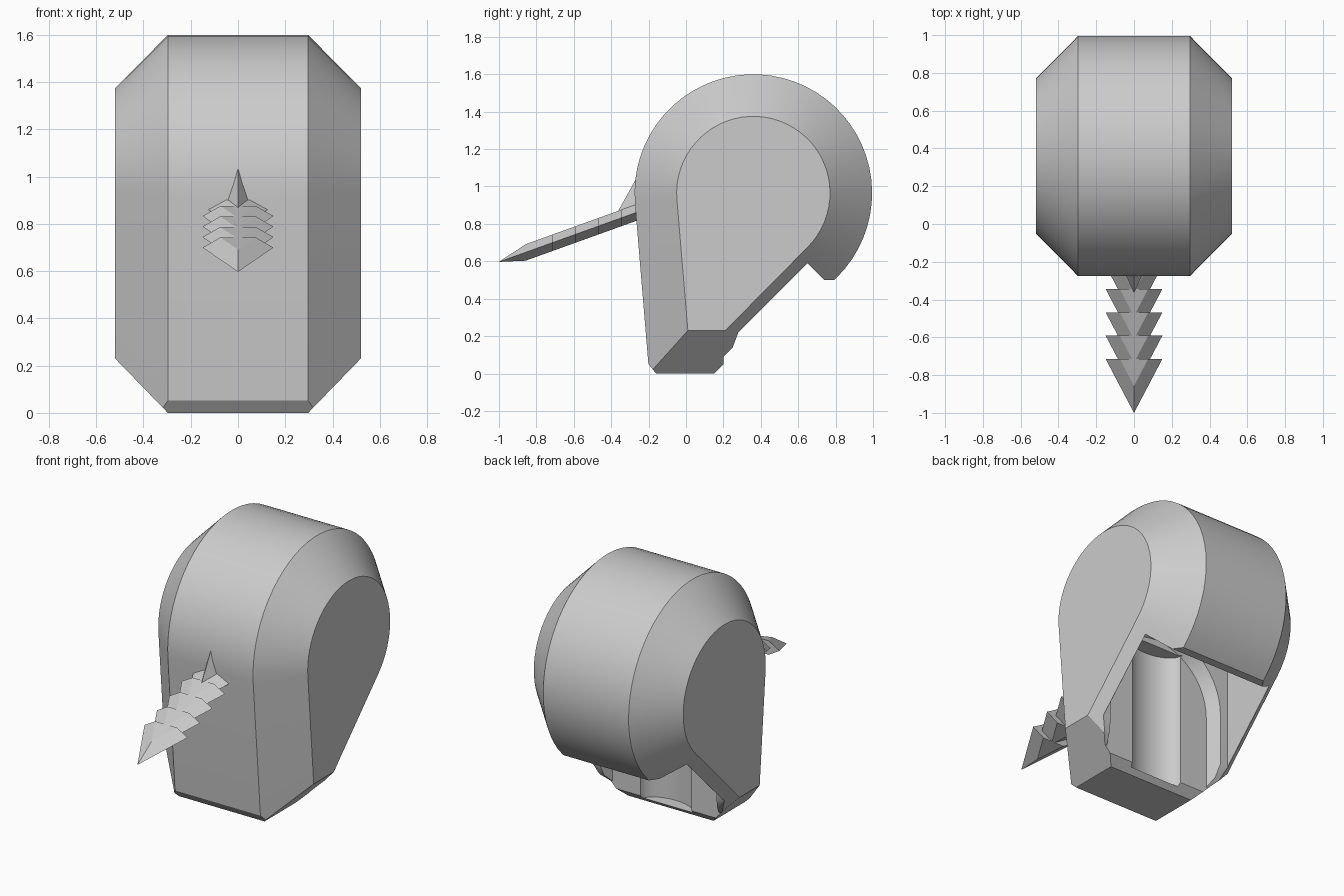
import bpy, bmesh
from math import sin, cos, radians, pi
from mathutils import Vector

cube = bpy.data.objects.get("Cube")
if cube:
    bpy.data.objects.remove(cube, do_unlink=True)

grey = bpy.data.materials.new("plain grey")
grey.use_nodes = True
grey.diffuse_color = (0.6, 0.6, 0.6, 1)
grey.node_tree.nodes["Principled BSDF"].inputs["Base Color"].default_value = grey.diffuse_color


def loft(name, rings, closed=True):
    """Skin a stack of equal-length rings and cap both ends."""
    bm = bmesh.new()
    loops = [[bm.verts.new(p) for p in ring] for ring in rings]
    count = len(loops[0])
    for a, b in zip(loops, loops[1:]):
        for i in range(count):
            j = (i + 1) % count
            bm.faces.new((a[i], a[j], b[j], b[i]))
    bm.faces.new(loops[0])
    bm.faces.new(loops[-1])
    bmesh.ops.recalc_face_normals(bm, faces=bm.faces)
    mesh = bpy.data.meshes.new(name)
    bm.to_mesh(mesh)
    bm.free()
    mesh.materials.append(grey)
    ob = bpy.data.objects.new(name, mesh)
    bpy.context.collection.objects.link(ob)
    return ob


def side_ring(profile, x):
    return [(x, y, z) for y, z in profile]


def prism(name, profile, half):
    return loft(name, [side_ring(profile, -half), side_ring(profile, half)])


def cut(body, cutter):
    cutter.hide_render = True
    mod = body.modifiers.new("cut", 'BOOLEAN')
    mod.operation = 'DIFFERENCE'
    mod.solver = 'EXACT'
    mod.object = cutter
    bpy.ops.object.select_all(action='DESELECT')
    bpy.context.view_layer.objects.active = body
    body.select_set(True)
    bpy.ops.object.modifier_apply(modifier=mod.name)
    bpy.data.objects.remove(cutter, do_unlink=True)


# Head shell: teardrop profile, wide in the middle and inset at the cheeks
def teardrop(radius, corners):
    steps = 40
    arc = []
    for i in range(steps + 1):
        a = radians(-45 + 229.8 * i / steps)
        arc.append((0.36 + radius * cos(a), 0.965 + radius * sin(a)))
    return arc + corners


outer = teardrop(0.635, [(-0.197, 0), (0.295, 0)])
inner = teardrop(0.41, [(0.01, 0.23), (0.21, 0.23)])
head = loft("head_shell", [side_ring(inner, -0.52), side_ring(outer, -0.297),
                           side_ring(outer, 0.297), side_ring(inner, 0.52)])

# Bevel along the front of the chin
cut(head, prism("chin_cutter", [(-0.24, 0.1), (-0.12, -0.05), (-0.4, -0.05)], 0.7))

# Opening under the back of the head
cut(head, prism("opening_cutter", [
    (0.15, 0), (0.2, 0.05), (0.2, 0.09), (0.25, 0.14), (0.28, 0.22), (0.65, 0.59),
    (0.74, 0.5), (1.2, 0.5), (1.2, -0.3), (0.15, -0.3)], 0.7))

# Hollow inside, with a sloping ceiling
cut(head, prism("hollow_cutter", [(0.28, 0.2), (0.28, 0.96), (0.65, 0.59), (0.68, 0.5)], 0.46))


# Arched recess in the front wall of the hollow
def arch(radius, y):
    pts = [(radius * cos(pi * i / 24), y, 0.55 + radius * sin(pi * i / 24)) for i in range(25)]
    return pts + [(-radius, y, -0.1), (radius, y, -0.1)]


cut(head, loft("arch_cutter", [arch(0.37, 0.2), arch(0.41, 0.285)]))


# Rounded upright groove in the middle of the front wall
def groove(z):
    return [(0.18 * cos(2 * pi * i / 32), 0.21 + 0.11 * sin(2 * pi * i / 32), z) for i in range(32)]


cut(head, loft("groove_cutter", [groove(0.03), groove(0.88)]))

bpy.ops.object.select_all(action='DESELECT')
head.select_set(True)
bpy.context.view_layer.objects.active = head
bpy.ops.object.shade_smooth_by_angle(angle=radians(25))


# Nose: a row of overlapping bevelled arrowheads along a sloping line
def arrow_ring(rear, scale, lift):
    plan = [(0.15 * scale, rear), (0, rear - 0.285 * scale), (-0.15 * scale, rear)]
    return [(x, y, 0.597 + 0.36 * (y + 1) + lift) for x, y in plan]


for i in range(5):
    rear = -0.715 + 0.1235 * i
    loft(f"nose_barb_{i + 1}", [arrow_ring(rear, 0.5, -0.045), arrow_ring(rear, 1, 0),
                                arrow_ring(rear, 0.5, 0.043)])

# Thin pointed fin where the nose meets the head
bm = bmesh.new()
top, tip = [bm.verts.new(p) for p in ((0, -0.268, 1.04), (0, -0.365, 0.865))]
for s in (-1, 1):
    mid = bm.verts.new((s * 0.045, -0.268, 0.9))
    low = bm.verts.new((s * 0.12, -0.265, 0.85))
    bm.faces.new((top, mid, tip))
    bm.faces.new((mid, low, tip))
bmesh.ops.recalc_face_normals(bm, faces=bm.faces)
if bm.faces[:][0].normal.y > 0:
    bmesh.ops.reverse_faces(bm, faces=bm.faces[:])
mesh = bpy.data.meshes.new("nose_fin")
bm.to_mesh(mesh)
bm.free()
mesh.materials.append(grey)
bpy.context.collection.objects.link(bpy.data.objects.new("nose_fin", mesh))
